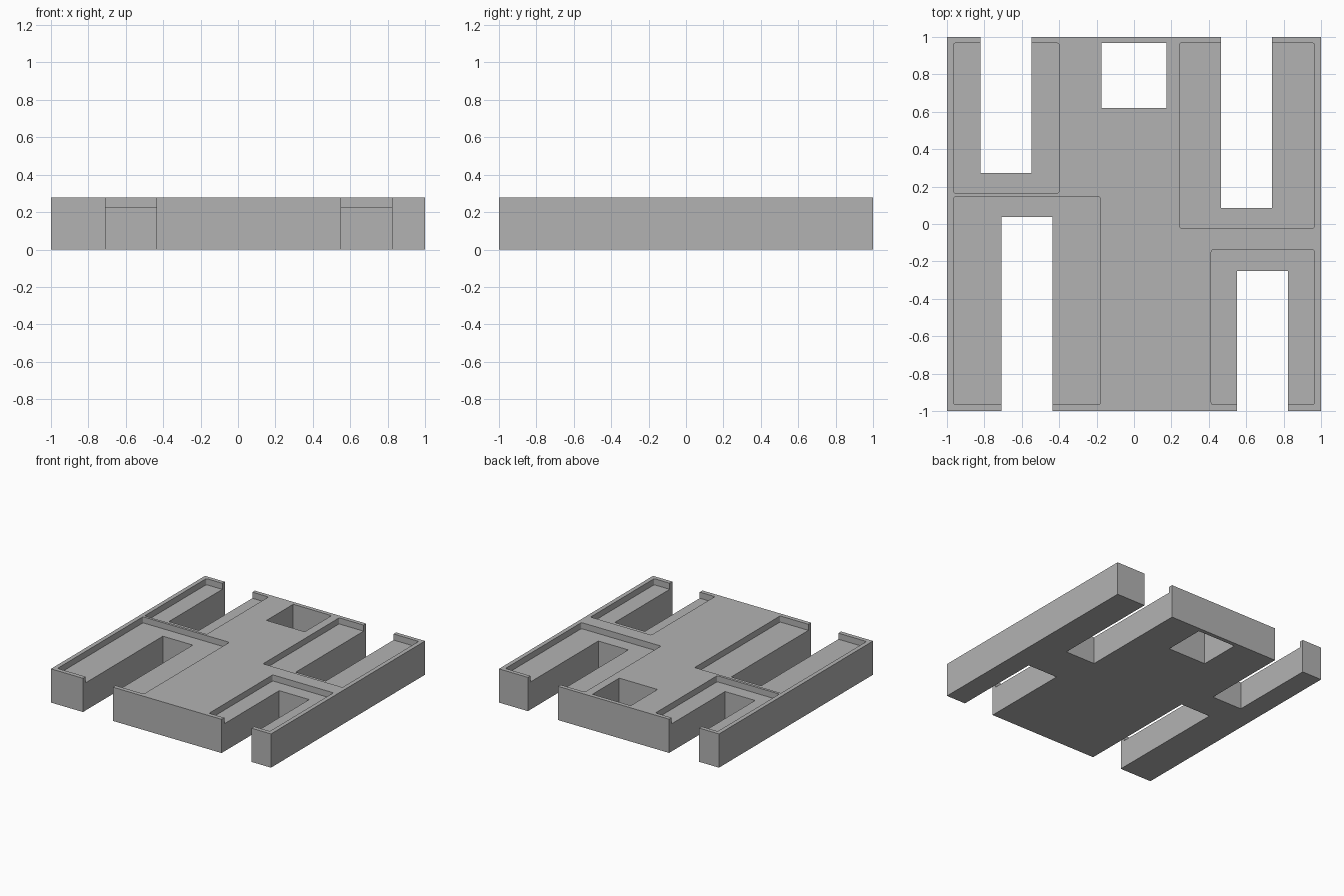
import bpy
import bmesh

if "Cube" in bpy.data.objects:
    bpy.data.objects.remove(bpy.data.objects["Cube"], do_unlink=True)

HEIGHT = 0.277
FLOOR = 0.227

grey = bpy.data.materials.new("plain grey")
grey.use_nodes = True
colour = (0.45, 0.45, 0.45, 1)
grey.diffuse_color = colour
grey.node_tree.nodes["Principled BSDF"].inputs["Base Color"].default_value = colour


def box(name, x0, x1, y0, y1, z0, z1, corner=0):
    """Box between limits, with optional rounded upright corners."""
    bm = bmesh.new()
    bmesh.ops.create_cube(bm, size=1)
    for v in bm.verts:
        v.co = ((x0, x1)[v.co.x > 0], (y0, y1)[v.co.y > 0], (z0, z1)[v.co.z > 0])
    if corner:
        upright = [e for e in bm.edges
                   if abs(e.verts[0].co.z - e.verts[1].co.z) > 0.01]
        bmesh.ops.bevel(bm, geom=upright, offset=corner, segments=3,
                        profile=0.5, affect='EDGES')
    mesh = bpy.data.meshes.new(name)
    bm.to_mesh(mesh)
    bm.free()
    mesh.materials.append(grey)
    obj = bpy.data.objects.new(name, mesh)
    bpy.context.collection.objects.link(obj)
    return obj


def cut(target, name, *limits, corner=0):
    """Subtract a hidden box from the target."""
    cutter = box(name, *limits, corner=corner)
    cutter.hide_render = True
    cutter.hide_viewport = True
    cutter.display_type = 'WIRE'
    mod = target.modifiers.new(name, 'BOOLEAN')
    mod.operation = 'DIFFERENCE'
    mod.solver = 'EXACT'
    mod.object = cutter


# Main slab
plate = box("base_plate", -1, 1, -1, 1, 0, HEIGHT)

# Shallow trays: x range, y range
trays = {
    "back_right": (-0.965, -0.40, 0.166, 0.967),
    "back_left": (0.242, 0.965, -0.021, 0.967),
    "front_right": (-0.965, -0.18, -0.965, 0.145),
    "front_left": (0.413, 0.965, -0.965, -0.139),
}
for name, area in trays.items():
    cut(plate, name + "_tray_cutter", *area, FLOOR, 0.5, corner=0.01)

# Open slots running out through the front and back edges
slots = {
    "back_right": (-0.82, -0.547, 0.274, 1.2),
    "back_left": (0.465, 0.737, 0.086, 1.2),
    "front_right": (-0.709, -0.437, -1.2, 0.037),
    "front_left": (0.551, 0.824, -1.2, -0.252),
}
for name, area in slots.items():
    cut(plate, name + "_slot_cutter", *area, -0.2, 0.6)

# Square window near the back edge
cut(plate, "window_cutter", -0.175, 0.173, 0.62, 0.967, -0.2, 0.6)
